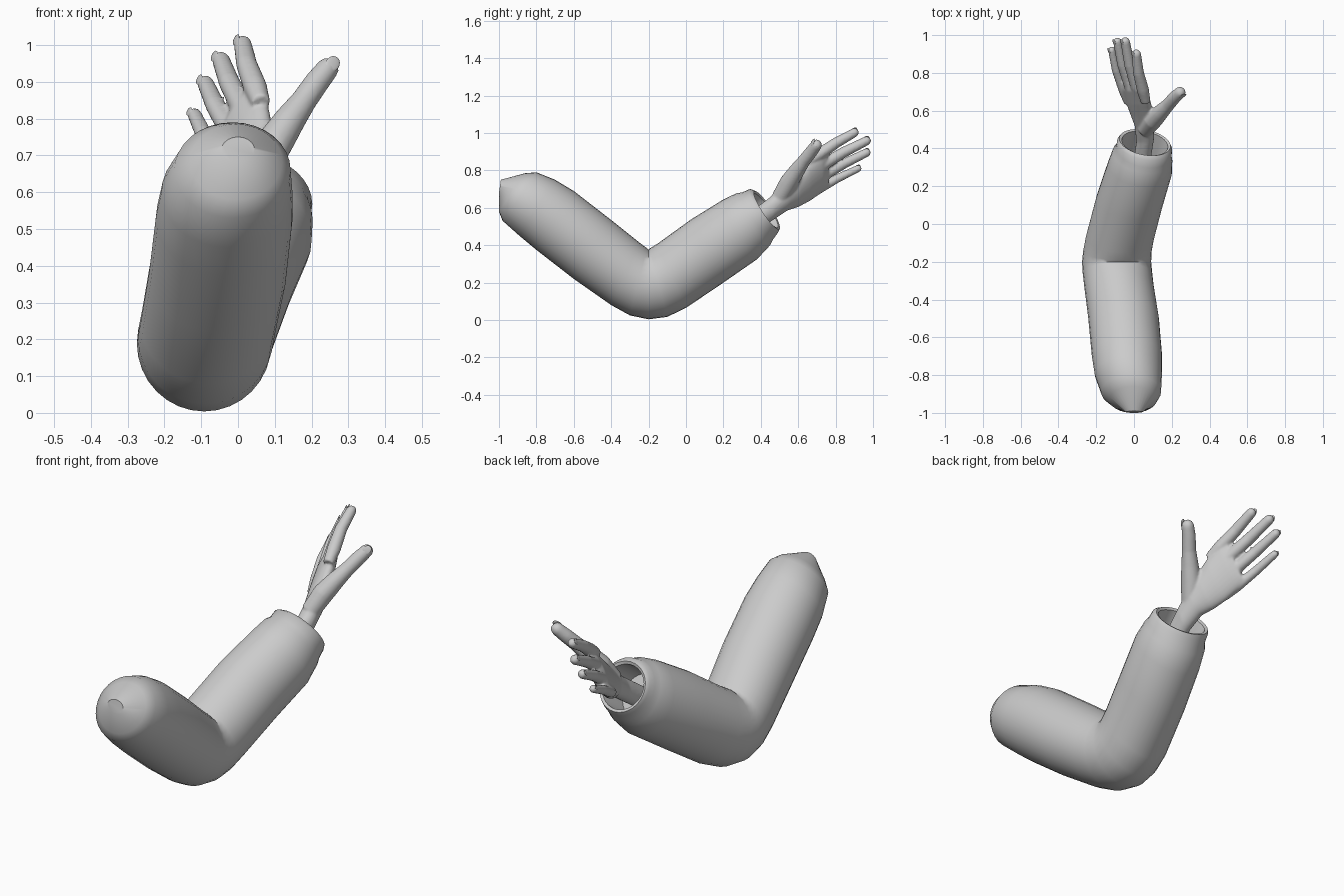
import bpy, bmesh, math
from mathutils import Vector as V

if "Cube" in bpy.data.objects:
    bpy.data.objects.remove(bpy.data.objects["Cube"])

grey = bpy.data.materials.new("plain_grey")
grey.use_nodes = True
tone = (0.6, 0.6, 0.6, 1)
grey.diffuse_color = tone
grey.node_tree.nodes["Principled BSDF"].inputs["Base Color"].default_value = tone


def loft(bm, rings, n=28):
    """Skin a closed tube through (centre, side vector, up vector) ellipses."""
    loops = []
    for c, u, v in rings:
        angles = [math.tau * i / n for i in range(n)]
        loops.append([bm.verts.new(c + u * math.cos(a) + v * math.sin(a)) for a in angles])
    for a, b in zip(loops, loops[1:]):
        for i in range(n):
            j = (i + 1) % n
            bm.faces.new((a[i], a[j], b[j], b[i]))
    bm.faces.new(loops[0][::-1])
    bm.faces.new(loops[-1])


def finish(bm, name, angle=40):
    bmesh.ops.recalc_face_normals(bm, faces=bm.faces)
    me = bpy.data.meshes.new(name)
    bm.to_mesh(me)
    bm.free()
    ob = bpy.data.objects.new(name, me)
    bpy.context.collection.objects.link(ob)
    me.materials.append(grey)
    bpy.ops.object.select_all(action="DESELECT")
    ob.select_set(True)
    bpy.context.view_layer.objects.active = ob
    bpy.ops.object.shade_smooth_by_angle(angle=math.radians(angle))
    return ob


def tube(bm, points, u_hint, n=16):
    """Round-ended tapering tube through (point, radius) pairs."""
    rings = []
    pts = [V(p) for p, r in points]
    for i, (p, r) in enumerate(points):
        d = (pts[min(i + 1, len(pts) - 1)] - pts[max(i - 1, 0)]).normalized()
        u = (u_hint - d * u_hint.dot(d)).normalized()
        rings.append((pts[i], u * r, d.cross(u) * r))
    c, u, v = rings[-1]
    r = u.length
    for a in (25, 50, 75):
        a = math.radians(a)
        rings.append((c + d * r * math.sin(a), u * math.cos(a), v * math.cos(a)))
    loft(bm, rings, n)


# Sleeve: top (y, z), bottom (y, z), centre x, half width, sideways lean
sections = [
    ((-.99, .75), (-1, .68), .0, .045, 0),
    ((-.86, .785), (-1, .58), -.005, .125, 0),
    ((-.80, .79), (-.98, .53), -.015, .158, 0),
    ((-.70, .75), (-.89, .45), -.03, .178, 0),
    ((-.60, .69), (-.80, .375), -.037, .186, 0),
    ((-.40, .535), (-.60, .22), -.055, .187, 0),
    ((-.25, .415), (-.40, .08), -.08, .184, 0),
    ((-.21, .385), (-.30, .025), -.088, .184, 0),
    ((-.20, .375), (-.20, .004), -.092, .183, 0),
    ((-.19, .385), (-.10, .017), -.088, .181, -.01),
    ((-.15, .41), (.0, .065), -.075, .18, -.03),
    ((.03, .54), (.20, .20), -.025, .176, -.1),
    ((.20, .645), (.38, .325), .03, .17, -.14),
    ((.27, .678), (.45, .40), .045, .158, -.15),
    ((.30, .682), (.465, .43), .052, .147, -.15),
    ((.34, .70), (.49, .465), .056, .146, -.15),
    ((.365, .69), (.50, .485), .058, .136, -.15),
    ((.365, .675), (.49, .495), .058, .122, -.15),
    ((.33, .65), (.455, .47), .05, .118, -.15),
    ((.25, .59), (.375, .41), .03, .115, -.15),
]
rings = []
for t, b, x, w, lean in sections:
    top, bottom = V((x, *t)), V((x, *b))
    rings.append(((top + bottom) / 2, V((1, lean, lean * .65)) * w, (top - bottom) / 2))
bm = bmesh.new()
loft(bm, rings, 32)
finish(bm, "sleeve", 50)

# Hand: palm, fingers and thumb fused into one skin
across = V((.105, -.01, .19)).normalized()
forward = V((-.05, .22, .13)).normalized()
back = across.cross(forward).normalized()
bm = bmesh.new()
palm = [
    ((.035, .28, .47), .06, .045),
    ((.06, .45, .59), .063, .046),
    ((.055, .53, .65), .072, .046),
    ((.04, .59, .69), .096, .046),
    ((.022, .65, .735), .113, .043),
    ((-.002, .72, .785), .117, .036),
    ((-.012, .755, .805), .11, .022),
]
loft(bm, [(V(c), across * w, back * t) for c, w, t in palm])

fingers = [
    ("index", (.047, .71, .885), (.013, .90, 1.002), .029),
    ("middle", (.012, .73, .83), (-.046, .965, .958), .029),
    ("ring", (-.023, .73, .77), (-.088, .965, .895), .027),
    ("little", (-.057, .71, .70), (-.118, .92, .81), .023),
]
nails = []
for name, base, tip, r in fingers:
    a, b = V(base), V(tip)
    mid = a.lerp(b, .5) + back * .008
    root = a - (b - a).normalized() * .08 - back * .004
    tube(bm, [(root, r * .9), (a, r * 1.12), (mid, r), (b, r * .85)], across)
    nails.append((name, b, (b - mid).normalized(), across, r * .85))

thumb = [
    ((.06, .50, .65), .045), ((.10, .55, .735), .05), ((.14, .59, .795), .043),
    ((.18, .63, .85), .035), ((.215, .67, .90), .034), ((.243, .696, .935), .031),
]
tube(bm, thumb, across)
d = (V(thumb[-1][0]) - V(thumb[-2][0])).normalized()
nails.append(("thumb", V(thumb[-1][0]), d, V((.75, .1, -.6)), .031))
hand = finish(bm, "hand", 180)
fuse = hand.modifiers.new("fuse", "REMESH")
fuse.mode = "VOXEL"
fuse.voxel_size = .0065
fuse.use_smooth_shade = True
soften = hand.modifiers.new("soften", "SMOOTH")
soften.factor = .5
soften.iterations = 5

# Nails: thin flattened domes on the back of each fingertip
for name, p, d, side, r in nails:
    u = (side - d * side.dot(d)).normalized()
    n = u.cross(d)
    if n.y > 0:
        n = -n
    bm = bmesh.new()
    bmesh.ops.create_uvsphere(bm, u_segments=16, v_segments=8, radius=1)
    for v in bm.verts:
        x, y, z = v.co
        v.co = p + d * r * .25 + u * x * r * .62 + d * y * r * .8 + n * (r * .86 + z * r * .12)
    finish(bm, name + "_nail")
